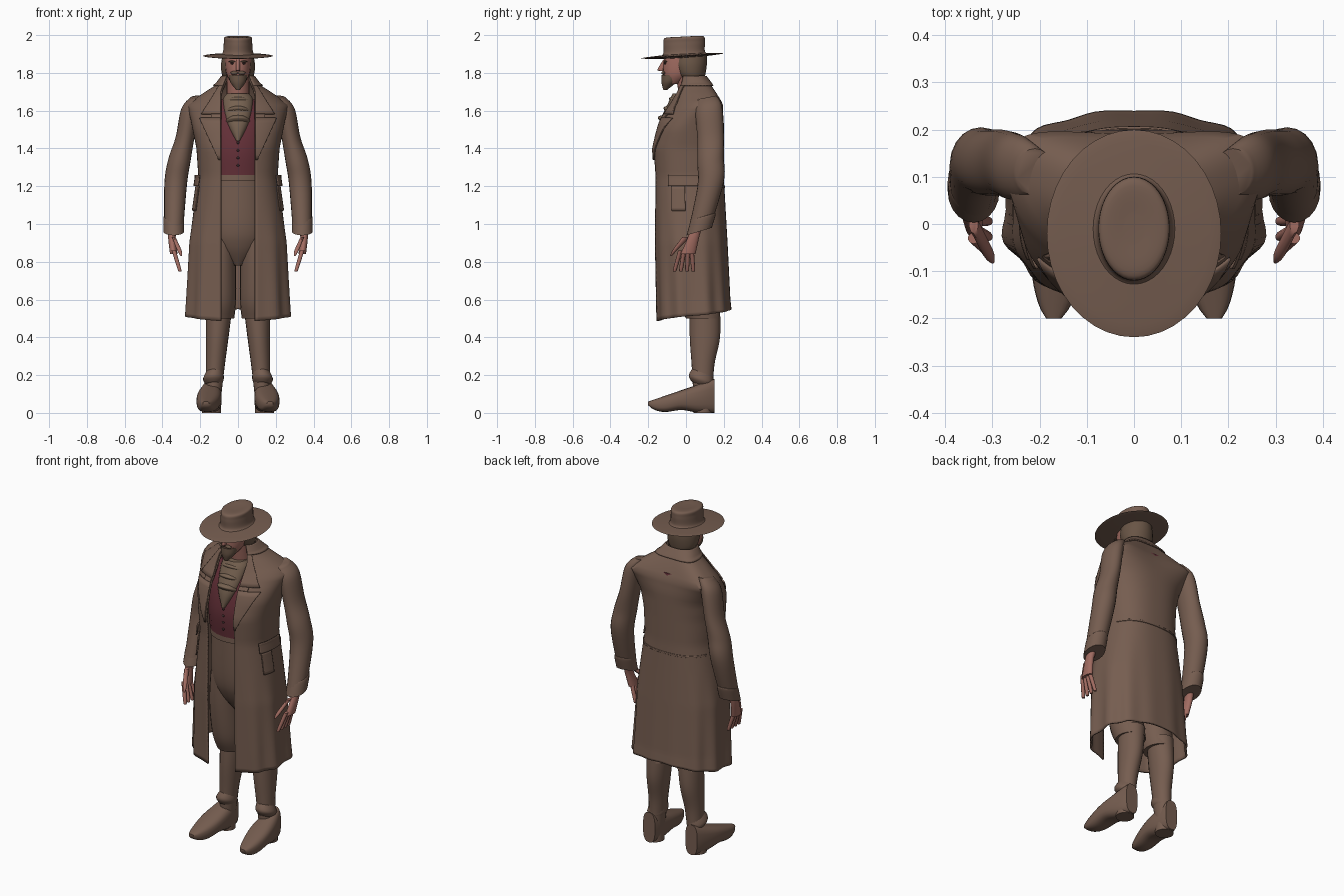
import bpy, bmesh
from math import sin, cos, pi, asin, radians, copysign
from mathutils import Matrix, Vector

if "Cube" in bpy.data.objects:
    bpy.data.objects.remove(bpy.data.objects["Cube"], do_unlink=True)


def material(name, *rgb):
    m = bpy.data.materials.new(name)
    m.use_nodes = True
    m.diffuse_color = (*rgb, 1)
    m.node_tree.nodes["Principled BSDF"].inputs["Base Color"].default_value = (*rgb, 1)
    return m


BROWN = material("leather brown", .18, .11, .08)
HAIR = material("hair brown", .14, .09, .06)
SCARF = material("scarf tan", .18, .12, .08)
RED = material("vest red", .13, .03, .04)
SKIN = material("skin", .36, .15, .12)
DARK = material("dark button", .06, .03, .03)


def power(value, exponent):
    return copysign(abs(value) ** exponent, value)


def finish(name, bm, mat, mirror, thickness=0):
    """Turn a bmesh into a smooth shaded object with its modifiers."""
    mesh = bpy.data.meshes.new(name)
    bm.to_mesh(mesh)
    bm.free()
    mesh.materials.append(mat)
    mesh.shade_smooth()
    mesh.set_sharp_from_angle(angle=radians(50))
    ob = bpy.data.objects.new(name, mesh)
    bpy.context.collection.objects.link(ob)
    if mirror:
        ob.modifiers.new("mirror", "MIRROR")
    if thickness:
        solid = ob.modifiers.new("thickness", "SOLIDIFY")
        solid.thickness, solid.offset = abs(thickness), copysign(1, thickness)


def skin(name, rows, mat, closed=True, mirror=False, thickness=0):
    """Join rows of points into a sheet, or into a capped tube when closed."""
    bm = bmesh.new()
    grid = [[bm.verts.new(p) for p in row] for row in rows]
    count = len(rows[0])
    for low, high in zip(grid, grid[1:]):
        for j in range(count if closed else count - 1):
            k = (j + 1) % count
            bm.faces.new((low[j], low[k], high[k], high[j]))
    if closed:
        bm.faces.new(grid[0][::-1])
        bm.faces.new(grid[-1])
        bmesh.ops.recalc_face_normals(bm, faces=bm.faces)
    finish(name, bm, mat, mirror, thickness)


def smooth_path(keys, steps=6):
    """Pass a smooth curve through the key rings."""
    keys = [Vector(k) for k in keys]
    padded = [keys[0], *keys, keys[-1]]
    path = []
    for before, a, b, after in zip(padded, padded[1:], padded[2:], padded[3:]):
        ta, tb = (b - before) / 2, (after - a) / 2
        for i in range(steps):
            t = i / steps
            ease = t * t * (3 - 2 * t)
            path.append(a.lerp(b, ease) + ta * t * (1 - t) ** 2 - tb * t * t * (1 - t))
    return path + [keys[-1]]


def loft(name, keys, mat, mirror=False, slope=0, sides=20):
    """Oval rings given as x, y, z, x radius, y radius; slope tilts them along y."""
    rows = []
    for x, y, z, rx, ry in smooth_path(keys):
        turns = [2 * pi * j / sides for j in range(sides)]
        rows.append([(x + rx * sin(a), y - ry * cos(a), z - slope * ry * cos(a)) for a in turns])
    skin(name, rows, mat, mirror=mirror)


def ball(name, centre, size, mat, mirror=False):
    bm = bmesh.new()
    bmesh.ops.create_uvsphere(bm, u_segments=12, v_segments=8, radius=1,
                              matrix=Matrix.LocRotScale(Vector(centre), None, Vector(size)))
    finish(name, bm, mat, mirror)


# Coat sections: height, half width, front, back
COAT = [(.48, .28, -.16, .24), (.9, .26, -.17, .22), (1.25, .21, -.17, .2), (1.4, .22, -.18, .2),
        (1.55, .25, -.14, .2), (1.63, .27, -.09, .19), (1.69, .19, -.06, .16),
        (1.74, .11, -.04, .13), (1.78, .08, -.02, .1)]
HEM, TOP = COAT[0][0], COAT[-1][0]


def section(z):
    for low, high in zip(COAT, COAT[1:]):
        if z <= high[0]:
            break
    t = min(1, (z - low[0]) / (high[0] - low[0]))
    return [a + (b - a) * t for a, b in zip(low[1:], high[1:])]


def gap(z):
    return min(.09, (1.92 - z) * .4)


def angle(z, x):
    return asin(min(1, (x / section(z)[0]) ** 1.25))


def edge(z):
    return angle(z, gap(z))


def coat_point(a, z, off=0):
    width, front, back = section(z)
    skirt = max(0, min(1, (1.1 - z) * 2))
    fold = 1 + .03 * sin(a * 11) * skirt * sin(a) ** .5 if a < pi else 1
    side = max(0, sin(a)) ** .8
    bend = max(0, .07 - abs(z - 1.64) / 2) * side ** 2
    depth = (back - front) / 2 * fold + off
    lift = .07 * a / pi * max(0, 1 - (z - HEM) * 8)
    return ((width * fold + off) * side, (front + back) / 2 - depth * power(cos(a), .8) + bend, z + lift)


def patch(name, bottom, top, span, off=.002, steps=8):
    """Plate on the coat; span gives start and end angle from height and fraction."""
    rows = []
    for i in range(steps + 1):
        t = i / steps
        z = bottom + (top - bottom) * t
        a, b = span(z, t)
        rows.append([coat_point(a + (b - a) * j / 16, z, off) for j in range(17)])
    skin(name, rows, BROWN, closed=False, mirror=True, thickness=.007)


# Coat shell, open at the front
levels = [HEM + (TOP - HEM) * i / 52 for i in range(53)]
skin("long_coat", [[coat_point(edge(z) + (pi - edge(z)) * j / 40, z) for j in range(41)] for z in levels],
     BROWN, closed=False, mirror=True, thickness=-.01)

# Lapels, collar, pockets and seams
patch("lapel", 1.34, 1.56, lambda z, t: (edge(z), angle(z, gap(z) + .01 + .1 * t)))
patch("lapel_notch", 1.56, 1.58, lambda z, t: (edge(z), angle(z, gap(z) + .05)))
patch("collar_tip", 1.58, 1.74, lambda z, t: (edge(z), angle(z, .19 - .1 * t)))
patch("collar", 1.73, TOP, lambda z, t: (edge(z), pi), off=.003)
patch("pocket_flap", 1.2, 1.26, lambda z, t: (radians(62), radians(102)), off=.012)
patch("pocket", 1.07, 1.2, lambda z, t: (radians(66), radians(86)))
patch("waist_seam", 1.19, 1.2, lambda z, t: (radians(112), pi), off=-.003)

# Sleeves and cuffs
loft("sleeve", [(.21, .11, 1.67, .04, .05), (.25, .12, 1.61, .05, .07), (.28, .13, 1.46, .05, .07),
                (.31, .13, 1.34, .06, .07), (.33, .13, 1.21, .06, .07), (.34, .07, .97, .05, .06)],
     BROWN, True, slope=.2)
loft("cuff", [(.34, .09, 1.04, .05, .06), (.34, .09, 1.03, .055, .067),
              (.34, .07, .96, .055, .067)], BROWN, True, slope=.3)

# Hands
loft("palm", [(.34, .06, 1, .03, .03), (.35, .04, .93, .02, .03), (.34, .01, .84, .02, .04)], SKIN, True)
for y in (-.03, -.01, .01, .03):
    tip = y * 1.6 - .01
    loft("finger", [(.34, y, .86, .012, .012), (.31, tip, .76, .01, .01),
                    (.31, tip, .75, .004, .004)], SKIN, True, sides=10)
loft("thumb", [(.34, 0, .93, .01, .02), (.31, -.06, .86, .012, .012),
               (.3, -.08, .83, .004, .004)], SKIN, True, sides=10)

# Trousers, vest and scarf
loft("trouser_seat", [(0, .04, .78, .03, .06), (0, .03, .88, .14, .11), (0, .02, 1, .17, .13),
                      (0, .02, 1.28, .16, .14)], BROWN)
loft("trouser_leg", [(.1, .09, .5, .08, .09), (.1, .06, .6, .09, .1), (.1, .04, .8, .09, .11),
                     (.09, .03, 1, .08, .11)], BROWN, True)
loft("waistband", [(0, .02, z, .17, .15) for z in (1.23, 1.26)], BROWN)
loft("vest", [(0, .02, 1.26, .17, .15), (0, .02, 1.4, .18, .16), (0, .04, 1.55, .19, .15),
              (0, .06, 1.66, .12, .12)], RED)
for i in range(4):
    ball("vest_button", (0, -.14, 1.31 + i * .04), (.007, .006, .007), DARK)
loft("scarf", [(0, -.13, 1.44, .01, .02), (0, -.09, 1.54, .06, .05), (0, -.03, 1.65, .08, .06),
               (0, -.01, 1.69, .06, .06)], SCARF)
for i in range(3):
    y, z = -.03 - i * .03, 1.64 - i * .05
    loft("scarf_fold", [(0, y, z - .02, .05, .04), (0, y, z, .075 - i * .005, .06), (0, y, z + .02, .05, .04)],
         SCARF, slope=-.4)

# Boots
loft("boot_shaft", [(.13, .09, .08, .04, .05), (.12, .09, .25, .05, .06), (.11, .1, .4, .06, .08),
                    (.1, .1, .56, .07, .08)], BROWN, True)
loft("ankle_crease", [(.13, .08, .15, .04, .05), (.13, .08, .18, .055, .065), (.12, .09, .23, .04, .05)],
     BROWN, True, slope=-.3)
foot = []
for i in range(21):
    t = i / 20
    half = .065 * sin(pi * (.12 + .86 * t)) ** .5
    sole, instep = .04 * t ** 9 + .015 * sin(pi * t) ** 6, .18 - .12 * t
    middle, height = (sole + instep) / 2, (instep - sole) / 2
    turns = [pi * j / 10 for j in range(20)]
    foot.append([(.14 + .03 * t + half * power(sin(a), .7), .15 - .35 * t,
                  middle - height * power(cos(a), .7)) for a in turns])
skin("boot_foot", foot, BROWN, mirror=True)
loft("boot_heel", [(.14, .09, 0, .05, .05), (.14, .09, .05, .05, .05)], BROWN, True)

# Neck and head
loft("neck", [(0, .03, 1.64, .06, .06), (0, 0, 1.82, .06, .06)], SKIN)
loft("head", [(0, -.07, 1.74, .03, .03), (0, -.04, 1.79, .06, .08), (0, -.02, 1.86, .07, .1),
              (0, -.01, 1.92, .07, .09)], SKIN)
loft("hair", [(0, .05, 1.76, .04, .04), (0, .03, 1.78, .08, .07), (0, .02, 1.84, .09, .09),
              (0, .02, 1.9, .08, .09)], HAIR)
loft("beard", [(0, -.11, 1.71, .01, .01), (0, -.09, 1.75, .04, .04), (0, -.07, 1.79, .05, .06)], HAIR)
ball("moustache", (.02, -.12, 1.8), (.02, .01, .01), HAIR, True)
loft("nose", [(0, -.13, 1.81, .01, .01), (0, -.13, 1.82, .01, .02), (0, -.11, 1.87, .01, .01)], SKIN)
ball("eye", (.03, -.11, 1.85), (.01, .007, .005), DARK, True)
ball("eyebrow", (.03, -.11, 1.86), (.02, .01, .005), HAIR, True)

# Hat
loft("hat_brim", [(0, -.02, 1.88, .08, .1), (0, -.02, 1.89, .185, .22), (0, -.02, 1.9, .08, .1)],
     BROWN, slope=.06, sides=40)
loft("hat_crown", [(0, -.01, 1.89, .1, .13), (0, -.01, 1.91, .08, .11), (0, -.01, 1.96, .075, .11),
                   (0, -.01, 1.99, .07, .1), (0, -.01, 1.99, .02, .03)], BROWN, slope=.05, sides=40)
